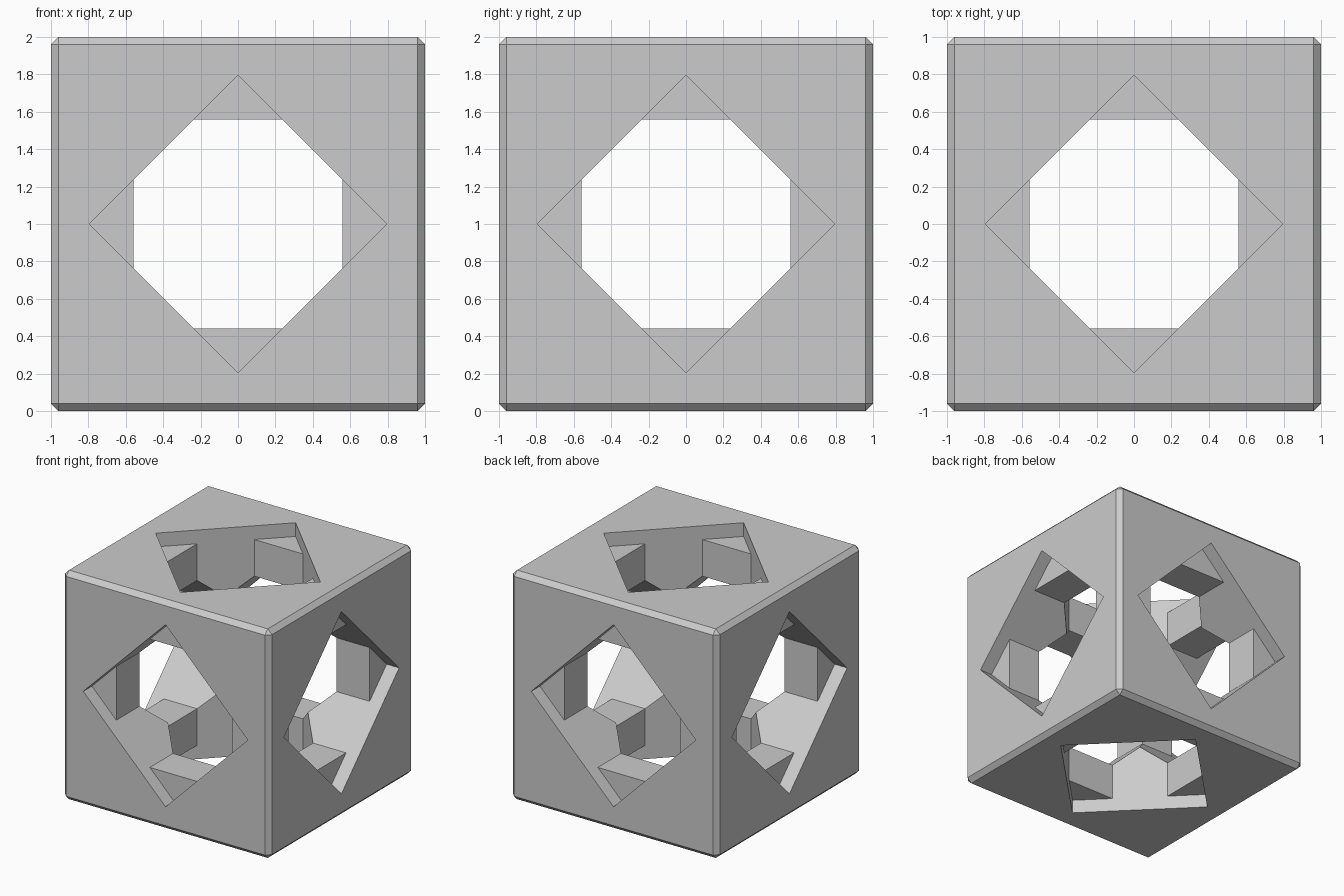
import bpy, math
from mathutils import Matrix, Vector

default = bpy.data.objects.get("Cube")
if default:
    bpy.data.objects.remove(default, do_unlink=True)

CENTRE = Vector((0, 0, 1))
TIP = 0.795      # centre to tip of each diamond opening
OUTER = 0.88     # half size of the inner frame
INNER = 0.56     # half width of the inner frame's square openings

grey = bpy.data.materials.new("plain_grey")
grey.use_nodes = True
colour = (0.6, 0.6, 0.6, 1)
grey.diffuse_color = colour
grey.node_tree.nodes["Principled BSDF"].inputs["Base Color"].default_value = colour


def box(name, half, turn=Matrix()):
    """Box with the given half sizes, turned about the centre of the model."""
    bpy.ops.mesh.primitive_cube_add(size=2)
    ob = bpy.context.object
    ob.name = ob.data.name = name
    ob.data.transform(Matrix.Translation(CENTRE) @ turn @ Matrix.Diagonal((*half, 1)))
    ob.data.materials.append(grey)
    return ob


def apply(ob, kind, **settings):
    mod = ob.modifiers.new(kind.title(), kind)
    for key, value in settings.items():
        setattr(mod, key, value)
    bpy.ops.object.select_all(action='DESELECT')
    bpy.context.view_layer.objects.active = ob
    ob.select_set(True)
    bpy.ops.object.modifier_apply(modifier=mod.name)


def combine(ob, tool, operation):
    tool.hide_render = True
    apply(ob, 'BOOLEAN', operation=operation, object=tool, solver='EXACT')
    bpy.data.objects.remove(tool, do_unlink=True)


def cut_three_ways(ob, half, angle):
    """Cut a square tunnel through the part along each axis."""
    for axis in (Matrix(), Matrix.Rotation(math.pi / 2, 4, 'X'),
                 Matrix.Rotation(math.pi / 2, 4, 'Y')):
        turn = axis @ Matrix.Rotation(angle, 4, 'Z')
        combine(ob, box("tunnel_cutter", (half, half, 1.5), turn), 'DIFFERENCE')


# Chamfered cube with a diamond tunnel along each axis
body = box("hollow_cube", (1, 1, 1))
apply(body, 'BEVEL', width=0.04, segments=1, limit_method='NONE')
cut_three_ways(body, TIP / math.sqrt(2), math.pi / 4)

# Inner square frame whose bars fill the tips of the tunnels
frame = box("inner_frame", (OUTER, OUTER, OUTER))
cut_three_ways(frame, INNER, 0)
combine(body, frame, 'UNION')

for face in body.data.polygons:
    face.use_smooth = False
